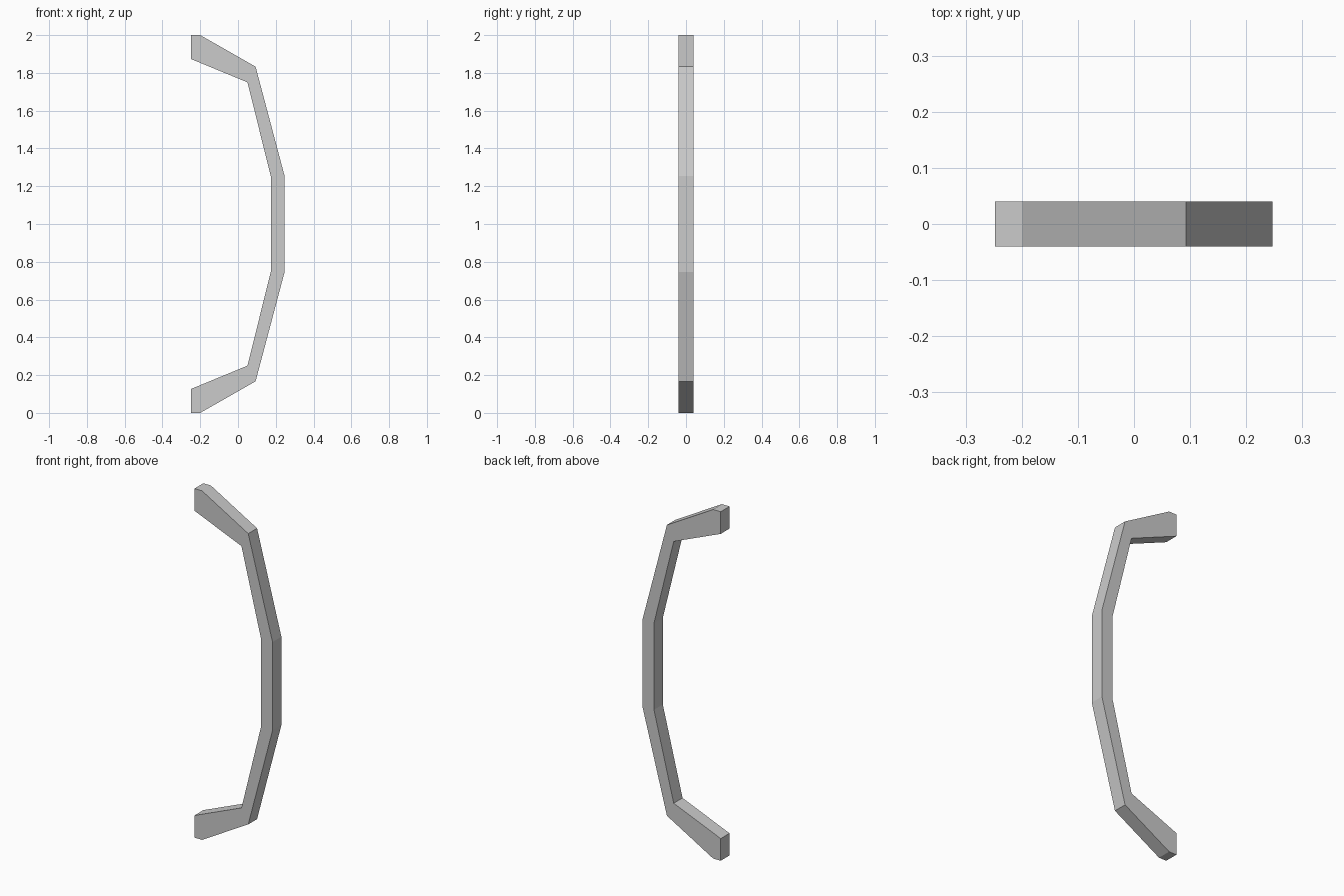
import bpy
import bmesh

if "Cube" in bpy.data.objects:
    bpy.data.objects.remove(bpy.data.objects["Cube"])

DEPTH = 0.08

# Lower half of the handle's side profile (x, z)
outer = [(-0.248, 0.0), (-0.20, 0.0), (0.093, 0.167), (0.247, 0.747)]
inner = [(0.175, 0.752), (0.05, 0.25), (-0.248, 0.127)]


def mirrored(points):
    """Same points reflected about mid-height, in reverse order."""
    return [(x, 2.0 - z) for x, z in reversed(points)]


# Closed outline: up the outer side, back down the inner side
outline = outer + mirrored(outer) + mirrored(inner) + inner

# Extrude the outline through the thickness
bm = bmesh.new()
face = bm.faces.new([bm.verts.new((x, -DEPTH / 2, z)) for x, z in outline])
ext = bmesh.ops.extrude_face_region(bm, geom=[face])
moved = [v for v in ext["geom"] if isinstance(v, bmesh.types.BMVert)]
bmesh.ops.translate(bm, verts=moved, vec=(0, DEPTH, 0))
bmesh.ops.recalc_face_normals(bm, faces=bm.faces[:])

mesh = bpy.data.meshes.new("bow_handle")
bm.to_mesh(mesh)
bm.free()
bpy.context.collection.objects.link(bpy.data.objects.new("bow_handle", mesh))
